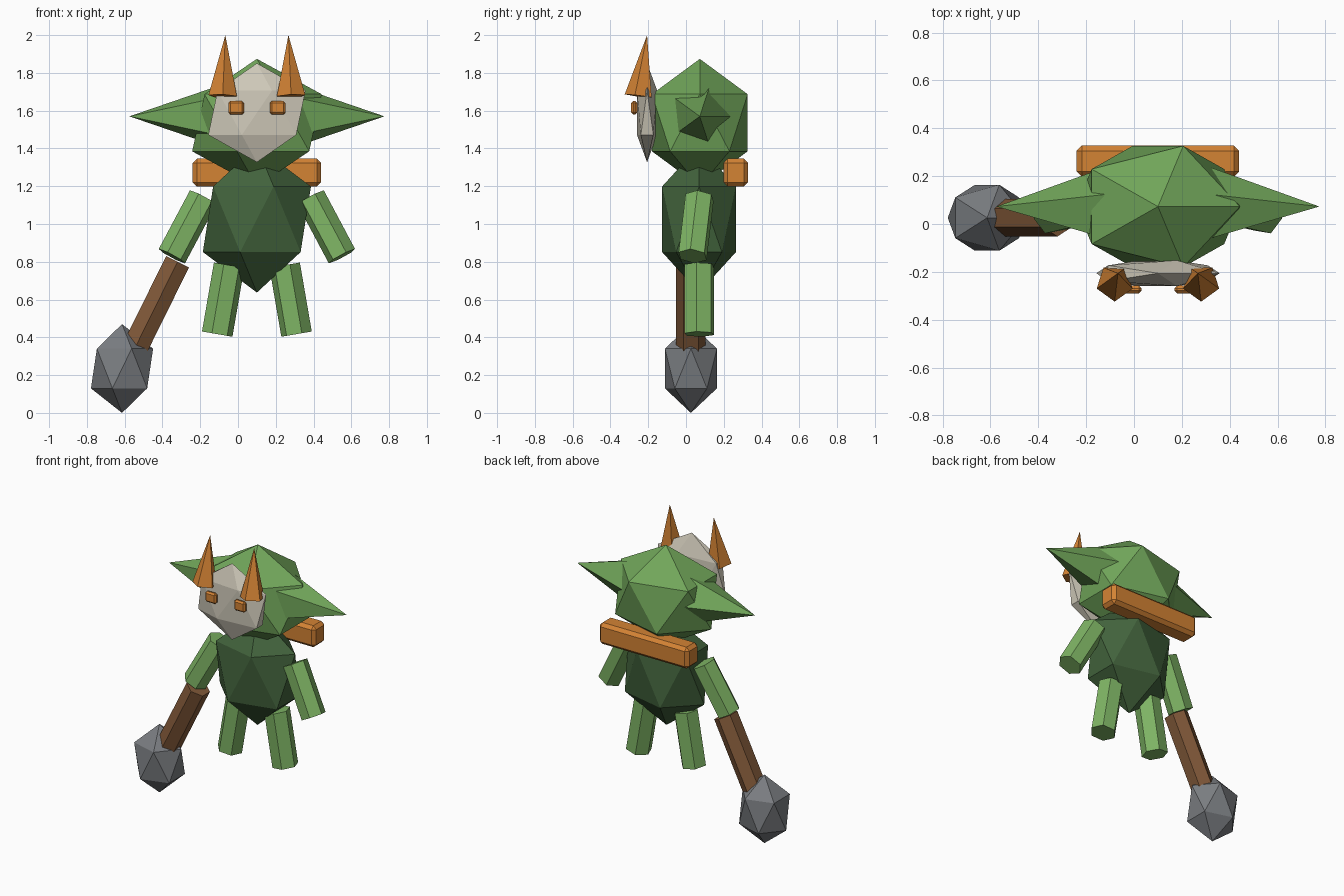
import bpy
from math import radians
from mathutils import Vector, Quaternion

if "Cube" in bpy.data.objects:
    bpy.data.objects.remove(bpy.data.objects["Cube"])

CX = 0.1  # the figure stands off-centre because of the club


def material(name, rgb):
    m = bpy.data.materials.new(name)
    m.diffuse_color = [((c / 255 + 0.055) / 1.055) ** 2.4 for c in rgb] + [1]
    m.use_nodes = True
    m.node_tree.nodes["Principled BSDF"].inputs["Base Color"].default_value = m.diffuse_color
    return m


SKIN = material("skin_green", (113, 166, 90))
LIMB = material("limb_green", (126, 180, 100))
CLOTH = material("dark_green", (66, 99, 60))
ORANGE = material("orange", (212, 131, 52))
BONE = material("bone", (208, 202, 186))
WOOD = material("wood", (128, 88, 56))
STONE = material("stone", (122, 125, 129))


def finish(name, mat):
    o = bpy.context.object
    o.name = name
    o.data.materials.append(mat)
    return o


def ball(name, loc, scale, mat):
    bpy.ops.mesh.primitive_ico_sphere_add(subdivisions=1, radius=1, location=loc)
    finish(name, mat).scale = scale


def block(name, loc, size, bevel, mat):
    bpy.ops.mesh.primitive_cube_add(size=1, location=loc)
    o = finish(name, mat)
    o.scale = size
    bpy.ops.object.transform_apply(location=False, rotation=False, scale=True)
    b = o.modifiers.new("bevel", "BEVEL")
    b.width = bevel
    b.segments = 1


def rod(name, a, b, r1, r2, sides, mat, roll=0):
    # tapered prism from point a to point b
    a, b = Vector(a), Vector(b)
    d = b - a
    bpy.ops.mesh.primitive_cone_add(vertices=sides, radius1=r1, radius2=r2,
                                    depth=d.length, location=(a + b) / 2)
    o = finish(name, mat)
    o.rotation_mode = "QUATERNION"
    o.rotation_quaternion = (Vector((0, 0, 1)).rotation_difference(d)
                             @ Quaternion((0, 0, 1), radians(roll)))


# Torso, head, mask
ball("body", (CX, 0.069, 1.025), (0.32, 0.23, 0.388), CLOTH)
ball("head", (CX, 0.073, 1.536), (0.383, 0.298, 0.338), SKIN)
ball("mask", (CX, -0.206, 1.589), (0.288, 0.063, 0.262), BONE)

# Beam across the shoulders
block("shoulder_beam", (CX, 0.263, 1.272), (0.68, 0.13, 0.147), 0.022, ORANGE)

# Paired parts
for side, s in (("left", -1), ("right", 1)):
    def at(x, y, z):
        return (CX + s * x, y, z)

    rod(side + "_ear", at(0.175, 0.073, 1.57), at(0.675, 0.073, 1.57),
        0.18, 0, 5, SKIN)
    rod(side + "_horn", at(0.181, -0.246, 1.677), at(0.167, -0.206, 2.0),
        0.079, 0, 5, ORANGE, 180)
    block(side + "_eye", at(0.11, -0.274, 1.615), (0.083, 0.032, 0.072), 0.011, ORANGE)
    rod(side + "_arm", at(0.45, 0.035, 0.83), at(0.285, 0.072, 1.14),
        0.08, 0.08, 6, LIMB, 20 * s)
    rod(side + "_leg", at(0.21, 0.07, 0.417), at(0.147, 0.07, 0.782),
        0.083, 0.083, 6, LIMB, 20 * s)

# Club
rod("club_handle", (-0.54, 0.026, 0.355), (-0.32, 0.026, 0.80), 0.078, 0.078, 6, WOOD)
ball("club_stone", (-0.614, 0.026, 0.235), (0.184, 0.162, 0.235), STONE)
